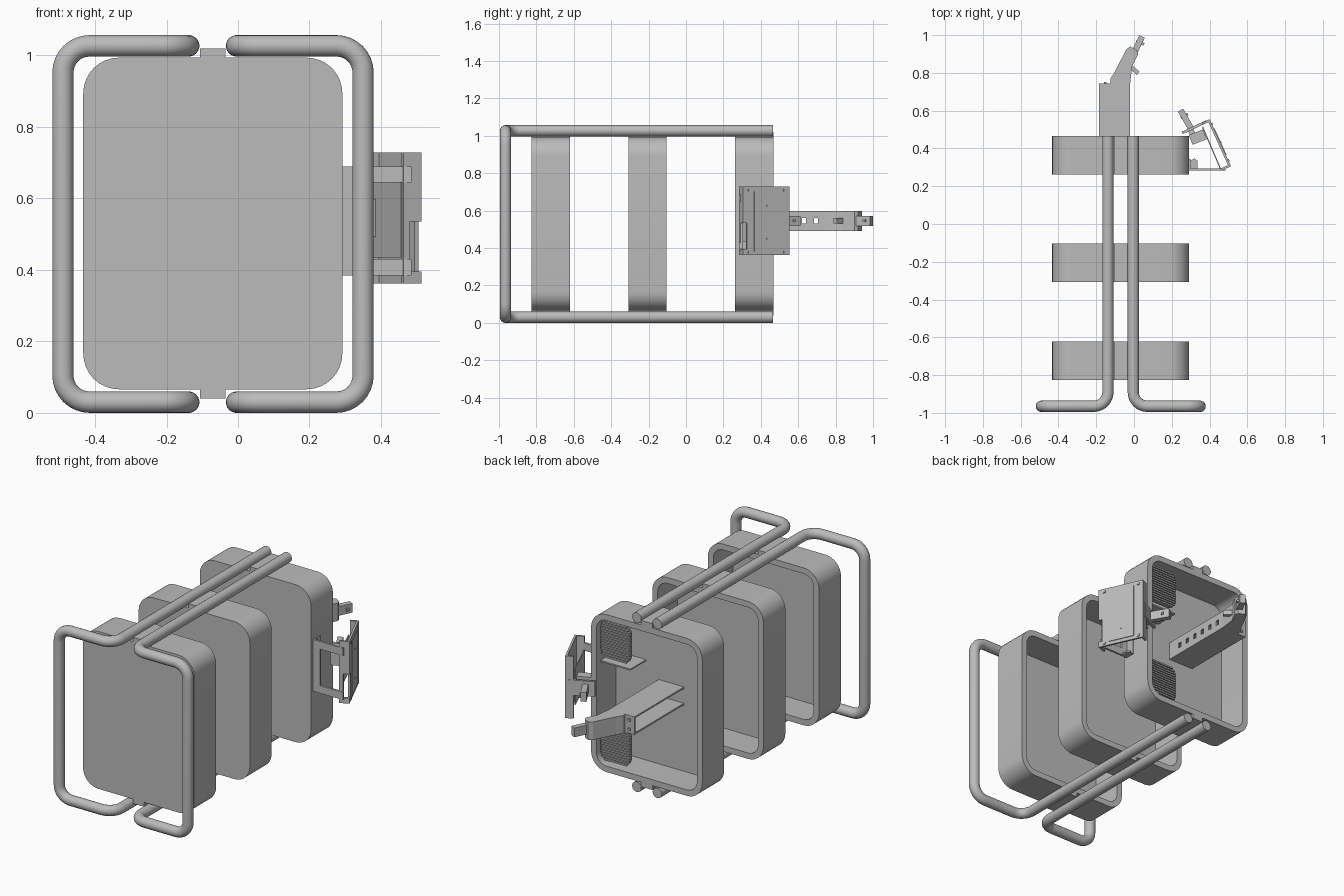
import bpy, bmesh, math
from mathutils import Vector, Matrix

cube = bpy.data.objects.get("Cube")
if cube:
    bpy.data.objects.remove(cube, do_unlink=True)

grey = bpy.data.materials.new("plain_grey")
grey.use_nodes = True
COLOUR = (0.5, 0.5, 0.5, 1)
grey.diffuse_color = COLOUR
grey.node_tree.nodes["Principled BSDF"].inputs["Base Color"].default_value = COLOUR


def finish(name, bm, smooth=False):
    bmesh.ops.recalc_face_normals(bm, faces=bm.faces)
    me = bpy.data.meshes.new(name)
    bm.to_mesh(me)
    bm.free()
    me.materials.append(grey)
    ob = bpy.data.objects.new(name, me)
    bpy.context.collection.objects.link(ob)
    if smooth:
        bpy.ops.object.select_all(action='DESELECT')
        ob.select_set(True)
        bpy.context.view_layer.objects.active = ob
        bpy.ops.object.shade_smooth_by_angle(angle=math.radians(35))
    return ob


def rounded(x0, x1, z0, z1, r, steps=8):
    """Corner-rounded rectangle as a list of 2D points."""
    pts = []
    corners = [(x1 - r, z1 - r), (x0 + r, z1 - r), (x0 + r, z0 + r), (x1 - r, z0 + r)]
    for q, (cx, cz) in enumerate(corners):
        for i in range(steps + 1):
            a = math.pi / 2 * (q + i / steps)
            pts.append((cx + r * math.cos(a), cz + r * math.sin(a)))
    return pts


def loft(name, rings, smooth=False):
    """Skin closed rings of equal length and cap both ends."""
    bm = bmesh.new()
    vs = [[bm.verts.new(p) for p in ring] for ring in rings]
    n = len(vs[0])
    for a, b in zip(vs, vs[1:]):
        for i in range(n):
            j = (i + 1) % n
            bm.faces.new((a[i], a[j], b[j], b[i]))
    bm.faces.new(vs[0])
    bm.faces.new(vs[-1])
    return finish(name, bm, smooth)


def plan(name, pts, z0, z1):
    """Upright prism over a plan outline."""
    return loft(name, [[(x, y, z) for x, y in pts] for z in (z0, z1)])


def box(name, x0, x1, y0, y1, z0, z1):
    return plan(name, [(x0, y0), (x1, y0), (x1, y1), (x0, y1)], z0, z1)


def bar(name, a, b, width, z0, z1):
    """Upright plate centred on the plan line a-b."""
    a, b = Vector(a), Vector(b)
    d = (b - a).normalized()
    n = Vector((-d.y, d.x)) * width / 2
    return plan(name, [a + n, b + n, b - n, a - n], z0, z1)


def cut(ob, cutter):
    m = ob.modifiers.new("cut", 'BOOLEAN')
    m.object, m.solver = cutter, 'EXACT'
    cutter.hide_render = True
    cutter.hide_set(True)
    cutter.display_type = 'WIRE'
    bpy.context.view_layer.update()
    me = bpy.data.meshes.new_from_object(ob.evaluated_get(bpy.context.evaluated_depsgraph_get()))
    ob.modifiers.clear()
    ob.data = me
    bpy.data.objects.remove(cutter, do_unlink=True)


def tube(name, corners, r, bend):
    """Bent pipe following corner points with rounded bends."""
    c = [Vector(p) for p in corners]
    path = [c[0]]
    for p, q, s in zip(c, c[1:], c[2:]):
        u, v = (p - q).normalized(), (s - q).normalized()
        centre = q + (u + v) * bend
        for i in range(9):
            a = math.pi / 2 * i / 8
            path.append(centre - v * bend * math.cos(a) - u * bend * math.sin(a))
    path.append(c[-1])
    # sweep a circle with a transported frame
    rings, side = [], None
    for i, p in enumerate(path):
        t = (path[min(i + 1, len(path) - 1)] - path[max(i - 1, 0)]).normalized()
        side = t.orthogonal() if side is None else side - t * side.dot(t)
        side.normalize()
        up = t.cross(side)
        rings.append([p + r * (side * math.cos(k * math.tau / 20) + up * math.sin(k * math.tau / 20))
                      for k in range(20)])
    return loft(name, rings, True)


# Tubular frame: two pipe loops
R, TOP, BACK = 0.03, 1.027, 0.465
for label, inner, outer in (("right", -0.138, -0.49), ("left", -0.004, 0.35)):
    tube("frame_pipe_" + label,
         [(inner, BACK, TOP), (inner, -0.965, TOP), (outer, -0.965, TOP),
          (outer, -0.965, R), (inner, -0.965, R), (inner, BACK, R)], R, 0.075)

# Open-backed trays with joining strips to the pipes
WALL = 0.035
for label, y0 in (("front", -0.825), ("middle", -0.307), ("back", 0.263)):
    y1 = y0 + 0.204
    out = rounded(-0.433, 0.292, 0.066, 0.994, 0.1)
    inn = rounded(-0.433 + WALL, 0.292 - WALL, 0.066 + WALL, 0.994 - WALL, 0.065)
    loft("tray_" + label,
         [[(x, y, z) for x, z in ring] for ring, y in
          ((out, y0), (out, y1), (inn, y1), (inn, y0 + 0.02))], True)
    for end, z0 in (("top", 0.99), ("bottom", 0.04)):
        box(f"joining_strip_{label}_{end}", -0.107, -0.035, y0, y1, z0, z0 + 0.03)

# Louvred grilles inside the back tray
for label, z in (("upper", 0.83), ("lower", 0.225)):
    out = rounded(0.062, 0.25, z - 0.113, z + 0.113, 0.05)
    loft("grille_" + label, [[(x, y, zz) for x, zz in out] for y in (0.415, 0.425)], True)
    for i in range(15):
        h = (i - 7) * 0.0148
        inset = 0.05 - math.sqrt(0.05 ** 2 - max(0, abs(h) - 0.063) ** 2)
        box(f"louvre_{label}_{i}", 0.062 + inset, 0.25 - inset, 0.425, 0.438,
            z + h - 0.0045, z + h + 0.0045)
box("grille_shelf", 0.062, 0.258, 0.28, 0.43, 0.685, 0.693)

# Rear arm: channel beam open on one side, with lightening holes in its web
Z0, Z1 = 0.492, 0.598
web = box("beam_web", -0.03, -0.02, 0.28, 0.745, Z0, Z1)
for i in range(6):
    y = 0.36 + i * 0.065
    cut(web, box("hole_cutter", -0.05, 0, y, y + 0.022, 0.53, 0.56))
for label, z in (("bottom", Z0), ("top", Z1 - 0.01)):
    box("beam_flange_" + label, -0.185, -0.02, 0.28, 0.745, z, z + 0.01)
box("beam_end_plate", -0.185, -0.02, 0.735, 0.745, Z0, Z1)
for i in range(4):
    box(f"end_bolt_{i}", -0.16 + 0.1 * (i % 2), -0.145 + 0.1 * (i % 2), 0.745, 0.752,
        0.51 + 0.055 * (i // 2), 0.525 + 0.055 * (i // 2))
plan("arm_elbow", [(-0.125, 0.745), (-0.125, 0.77), (-0.105, 0.8), (-0.04, 0.925), (-0.02, 0.94),
                   (0.015, 0.92), (0.022, 0.9), (-0.01, 0.835), (-0.02, 0.745)], Z0, Z1)
bar("arm_latch", (-0.015, 0.83), (0.022, 0.798), 0.022, 0.53, 0.56)
link = bar("arm_tip", (0.0, 0.905), (0.043, 0.992), 0.032, 0.518, 0.572)
bar("arm_tip_bolt", (0.013, 0.97), (0.053, 0.95), 0.014, 0.538, 0.552)

# Side bracket carrying the tilted panel
box("bracket_foot", 0.285, 0.298, 0.285, 0.345, 0.385, 0.69)
plan("bracket_gusset", [(0.29, 0.285), (0.335, 0.285), (0.335, 0.335), (0.32, 0.347), (0.29, 0.33)],
     0.385, 0.395)
box("bracket_upright", 0.29, 0.335, 0.283, 0.295, 0.385, 0.69)
for label, z in (("bottom", 0.385), ("top", 0.645)):
    box("bracket_rail_" + label, 0.29, 0.485, 0.283, 0.295, z, z + 0.045)

# Panel: outer plate, folded edges, raised face and thin inner plate
A, B = Vector((0.508, 0.303)), Vector((0.395, 0.552))
d = (B - A).normalized()
n = Vector((d.y, -d.x))
P0, P1 = 0.362, 0.728
plate = bar("panel_plate", A, B, 0.012, P0, P1)
front_fold = bar("panel_front_fold", A + d * 0.006, A + d * 0.006 - n * 0.05, 0.012, P0, P1)
cut(front_fold, box("slot_cutter", 0.48, 0.508, 0.2, 0.4, 0.395, 0.535))
cut(plate, bar("slot_cutter", A - d * 0.01, A + d * 0.022, 0.05, 0.395, 0.535))
bar("panel_back_fold", B - d * 0.006, B - d * 0.006 - n * 0.04, 0.012, P0, P1)
bar("panel_face", A + d * 0.065 + n * 0.007, B - d * 0.055 + n * 0.007, 0.006, 0.382, 0.702)
bar("panel_inner_plate", A + d * 0.01 - n * 0.05, B - d * 0.02 - n * 0.045, 0.006, 0.435, 0.65)
for i in range(4):
    c = A + d * (0.035 if i % 2 else 0.245) + n * 0.006
    z = 0.378 if i < 2 else 0.708
    bar(f"panel_screw_{i}", c - d * 0.007, c + d * 0.007, 0.01, z - 0.007, z + 0.007)
for i, z in enumerate((0.45, 0.625)):
    c = A + d * 0.14 + n * 0.01
    bar(f"face_screw_{i}", c - d * 0.004, c + d * 0.004, 0.006, z - 0.004, z + 0.004)

# Hinge and tip link behind the panel
bar("hinge_strap", (0.255, 0.482), (0.385, 0.543), 0.014, 0.5, 0.59)
bar("hinge_block", (0.30, 0.445), (0.375, 0.475), 0.055, Z0, Z1)
bar("hinge_lug", (0.30, 0.50), (0.325, 0.44), 0.03, 0.51, 0.58)
bar("panel_link", (0.305, 0.50), (0.246, 0.603), 0.032, 0.518, 0.572)
bar("panel_link_bolt", (0.248, 0.562), (0.285, 0.582), 0.014, 0.538, 0.552)
